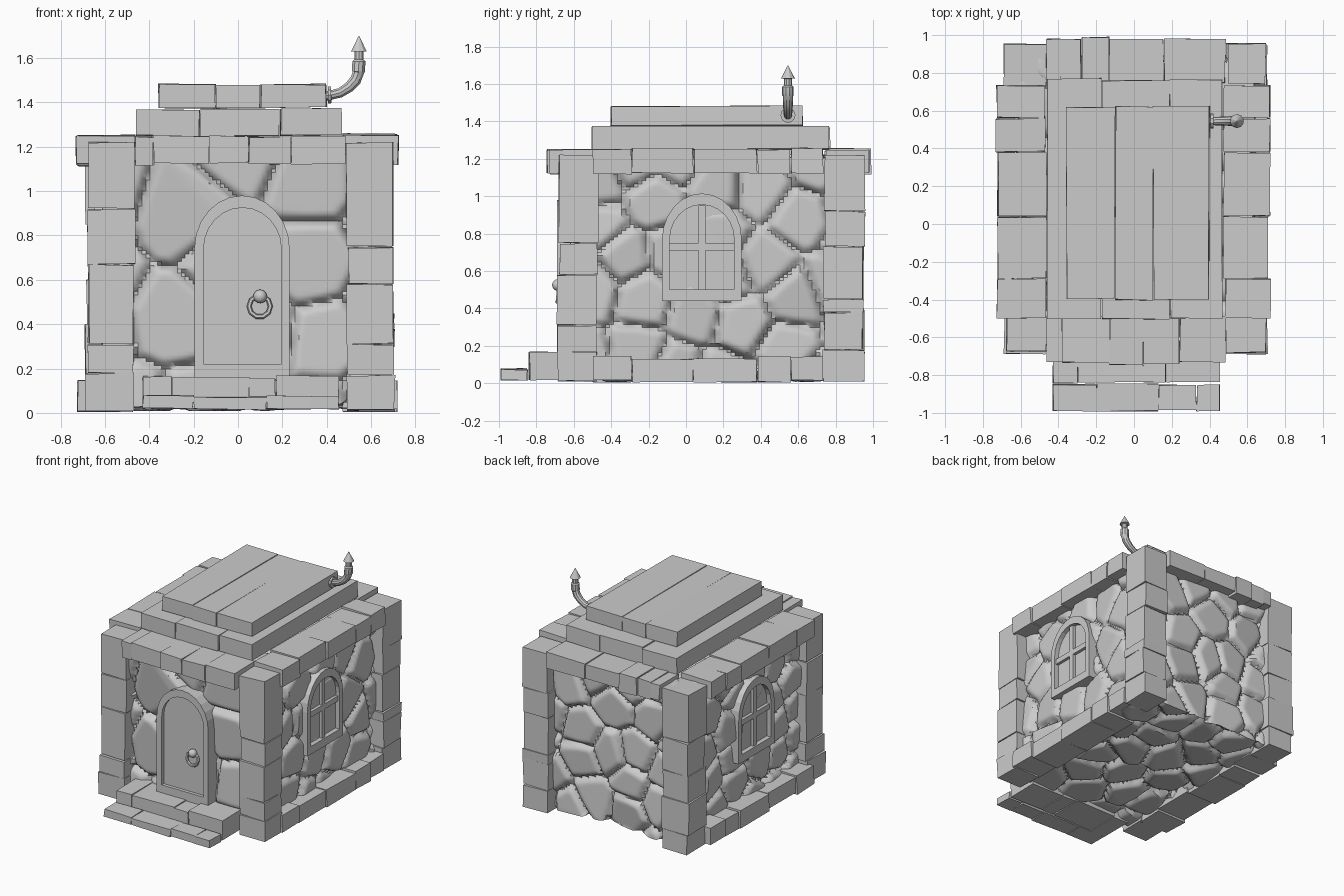
import bpy, bmesh, math, random
from mathutils import Vector, kdtree

if "Cube" in bpy.data.objects:
    bpy.data.objects.remove(bpy.data.objects["Cube"])

rnd = random.Random(7)


def finish(bm, name, smooth=None):
    bmesh.ops.recalc_face_normals(bm, faces=bm.faces)
    me = bpy.data.meshes.new(name)
    bm.to_mesh(me)
    bm.free()
    ob = bpy.data.objects.new(name, me)
    bpy.context.collection.objects.link(ob)
    if smooth:
        bpy.ops.object.select_all(action='DESELECT')
        ob.select_set(True)
        bpy.context.view_layer.objects.active = ob
        bpy.ops.object.shade_smooth_by_angle(angle=math.radians(smooth))
    return ob


def add_box(bm, lo, hi, corner=0.0):
    for v in bmesh.ops.create_cube(bm, size=1)['verts']:
        v.co = Vector([lo[i] if v.co[i] < 0 else hi[i] for i in range(3)])
        v.co += Vector([rnd.uniform(-corner, corner) for _ in range(3)])


def blocks(name, axis, splits, lo, hi, jit=0.009):
    """A row of roughly cut blocks along one axis."""
    bm = bmesh.new()
    for a, b in zip(splits, splits[1:]):
        l = [c + rnd.uniform(-jit, jit) for c in lo]
        h = [c + rnd.uniform(-jit, jit) for c in hi]
        l[axis], h[axis] = a + 0.002, b - 0.002
        l[2], h[2] = max(l[2], 0.006), h[2]
        add_box(bm, l, h, 0.004)
    return finish(bm, name)


def arch(c, half, z0, spring, top, n=12):
    pts = [(c - half, z0)]
    for i in range(n + 1):
        a = math.pi * (1 - i / n)
        pts.append((c + half * math.cos(a), spring + (top - spring) * math.sin(a)))
    return pts + [(c + half, z0)]


def place(axis, u, d, z):
    return (d, u, z) if axis == 0 else (u, d, z)


def arch_ring(name, axis, outer, inner, d0, d1):
    bm = bmesh.new()
    loops = [[bm.verts.new(place(axis, u, d, z)) for u, z in pts]
             for pts, d in ((outer, d0), (outer, d1), (inner, d1), (inner, d0))]
    n = len(outer)
    for k in range(4):
        A, B = loops[k], loops[(k + 1) % 4]
        for i in range(n):
            j = (i + 1) % n
            bm.faces.new((A[i], A[j], B[j], B[i]))
    return finish(bm, name)


def arch_panel(name, axis, pts, d0, d1):
    bm = bmesh.new()
    A, B = [[bm.verts.new(place(axis, u, d, z)) for u, z in pts] for d in (d0, d1)]
    bm.faces.new(A)
    bm.faces.new(B)
    for i in range(len(pts)):
        j = (i + 1) % len(pts)
        bm.faces.new((A[i], A[j], B[j], B[i]))
    return finish(bm, name)


# Rubble stone walls and underside: scattered cells with grooves between them
LO, HI = Vector((-0.61, -0.625, 0.03)), Vector((0.63, 0.89, 1.2))
seeds = []
for _ in range(6000):
    p = Vector([rnd.uniform(LO[i], HI[i]) for i in range(3)])
    ax, side = rnd.choice([(0, 0), (0, 1), (1, 0), (1, 1), (2, 0)])
    p[ax] = (LO, HI)[side][ax]
    gap = 0.3 if (ax, side) == (1, 0) else 0.22
    if all((p - s).length > gap for s in seeds):
        seeds.append(p)
tree = kdtree.KDTree(len(seeds))
for i, p in enumerate(seeds):
    tree.insert(p, i)
tree.balance()
rise = [rnd.uniform(-0.016, 0.012) for _ in seeds]
tilt = [Vector([rnd.uniform(-0.13, 0.13) for _ in range(3)]) for _ in seeds]

bm = bmesh.new()
add_box(bm, LO, HI)
bmesh.ops.subdivide_edges(bm, edges=bm.edges[:], cuts=69, use_grid_fill=True)
bmesh.ops.recalc_face_normals(bm, faces=bm.faces)
bm.normal_update()
moves = []
for v in bm.verts:
    (c, i, d1), (_, _, d2) = tree.find_n(v.co, 2)
    t = min(1, (d2 - d1) / 0.075)
    h = rise[i] + tilt[i].dot(v.co - c) - 0.045 * (1 - t) ** 2
    moves.append(v.normal * min(h, 0.022))
for v, m in zip(bm.verts, moves):
    v.co += m
finish(bm, "stone_walls", 40)

# Corner pillars of stacked blocks
for name, x, y, cuts in (
        ("front_left_pillar", (-0.68, -0.47), (-0.68, -0.47), (0.18, 0.31, 0.67, 0.92)),
        ("front_right_pillar", (0.49, 0.70), (-0.68, -0.47), (0.17, 0.31, 0.58, 0.75)),
        ("back_left_pillar", (-0.68, -0.47), (0.74, 0.95), (0.16, 0.4, 0.6, 0.85)),
        ("back_right_pillar", (0.49, 0.70), (0.74, 0.95), (0.18, 0.38, 0.45, 0.73, 0.92))):
    blocks(name, 2, (0.01, *cuts, 1.22), (x[0], y[0], 0), (x[1], y[1], 0))

# Side beams at top and base
side_cuts = (-0.5, -0.29, 0.04, 0.38, 0.56, 0.735)
for side, x0, x1 in (("left", -0.72, -0.47), ("right", 0.48, 0.715)):
    blocks(side + "_top_beam", 1, side_cuts, (x0, -0.5, 1.12), (x1, 0.74, 1.25))
    blocks(side + "_base_beam", 1, side_cuts, (x0, -0.5, 0.01), (x1, 0.74, 0.14))

# Front and back top beams
blocks("front_top_beam", 0, (-0.465, -0.38, -0.13, 0.05, 0.24, 0.485),
       (0, -0.735, 1.125), (0, -0.49, 1.25))
blocks("back_top_beam", 0, (-0.465, -0.39, -0.28, -0.13, 0.16, 0.485),
       (0, 0.75, 1.125), (0, 0.98, 1.25))

# Stepped roof slabs
blocks("lower_roof_slab", 0, (-0.46, -0.17, 0.19, 0.47), (0, -0.5, 1.25), (0, 0.765, 1.368), 0.004)
blocks("upper_roof_slab", 0, (-0.36, -0.1, 0.1, 0.4), (0, -0.4, 1.375), (0, 0.62, 1.48), 0.003)

# Door steps
blocks("lower_step", 0, (-0.43, -0.2, 0.13, 0.33, 0.455), (0, -0.99, 0.02), (0, -0.85, 0.075), 0.006)
blocks("upper_step", 0, (-0.43, -0.3, 0.05, 0.17, 0.455), (0, -0.835, 0.02), (0, -0.58, 0.16), 0.006)

# Arched door
d_in = arch(0.02, 0.175, 0.22, 0.74, 0.925)
arch_ring("door_frame", 1, arch(0.018, 0.215, 0.15, 0.74, 0.98), d_in, -0.56, -0.69)
arch_panel("door_panel", 1, d_in, -0.56, -0.665)

# Door knob and ring pull
bm = bmesh.new()
bmesh.ops.create_uvsphere(bm, u_segments=12, v_segments=8, radius=0.031)
bmesh.ops.translate(bm, verts=bm.verts, vec=(0.1, -0.685, 0.525))
finish(bm, "door_knob", 50)
bpy.ops.mesh.primitive_torus_add(location=(0.098, -0.683, 0.48), rotation=(math.radians(84), 0, 0),
                                 major_segments=10, minor_segments=6,
                                 major_radius=0.048, minor_radius=0.011)
bpy.context.object.name = "door_ring"

# Arched windows on both sides
for side, s in (("left", -1), ("right", 1)):
    off = 0.01
    x = lambda d: off + s * d
    w_in = arch(0.085, 0.172, 0.5, 0.77, 0.955)
    arch_ring(side + "_window_frame", 0, arch(0.085, 0.213, 0.44, 0.77, 1.015), w_in, x(0.54), x(0.66))
    arch_panel(side + "_window_pane", 0, w_in, x(0.54), x(0.625))
    bm = bmesh.new()
    xs = sorted((x(0.6), x(0.648)))
    add_box(bm, (xs[0], 0.067, 0.5), (xs[1], 0.103, 0.95))
    add_box(bm, (xs[0], -0.087, 0.71), (xs[1], 0.257, 0.75))
    finish(bm, side + "_window_bars")

# Stove pipe: rings swept along a bent path, then a pointed cap
path = [(0.39, 1.43, 0.022), (0.405, 1.43, 0.022), (0.405, 1.433, 0.04), (0.42, 1.433, 0.04),
        (0.42, 1.433, 0.022), (0.46, 1.443, 0.023), (0.5, 1.468, 0.025), (0.53, 1.5, 0.027),
        (0.543, 1.535, 0.027), (0.543, 1.54, 0.031), (0.545, 1.585, 0.031), (0.545, 1.592, 0.022),
        (0.545, 1.628, 0.022), (0.545, 1.63, 0.037), (0.545, 1.7, 0.001)]
angles = [0, 0, 0, 0, 8, 22, 38, 55, 82] + [90] * 6
bm = bmesh.new()
prev = None
for (px, pz, r), ang in zip(path, angles):
    a = math.radians(ang)
    ring = []
    for k in range(10):
        t = math.tau * k / 10
        u, w = r * math.cos(t), r * math.sin(t)
        ring.append(bm.verts.new((px - math.sin(a) * w, 0.545 + u, pz + math.cos(a) * w)))
    if prev:
        for k in range(10):
            j = (k + 1) % 10
            bm.faces.new((prev[k], prev[j], ring[j], ring[k]))
    else:
        bm.faces.new(ring)
    prev = ring
bm.faces.new(prev)
finish(bm, "stove_pipe", 30)
